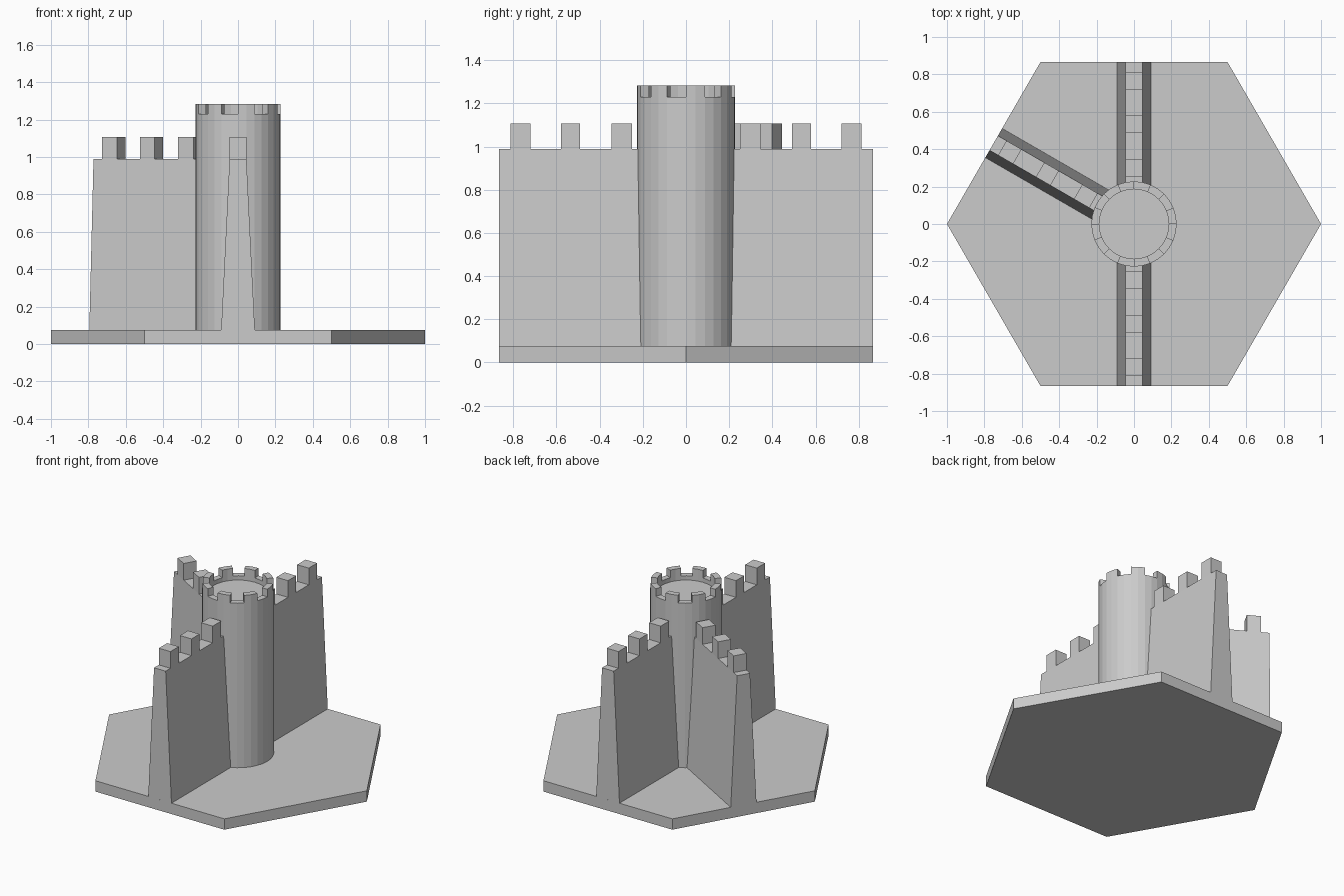
import bpy, bmesh
from math import cos, sin, pi, radians
from mathutils import Matrix

if "Cube" in bpy.data.objects:
    bpy.data.objects.remove(bpy.data.objects["Cube"])

BASE_TOP = 0.076


def finish(bm, name):
    bmesh.ops.recalc_face_normals(bm, faces=bm.faces[:])
    mesh = bpy.data.meshes.new(name)
    bm.to_mesh(mesh)
    bm.free()
    obj = bpy.data.objects.new(name, mesh)
    bpy.context.collection.objects.link(obj)
    return obj


def raise_faces(bm, faces, height):
    """Extrude a connected group of faces upwards, leaving no face underneath."""
    res = bmesh.ops.extrude_face_region(bm, geom=faces)
    verts = [g for g in res["geom"] if isinstance(g, bmesh.types.BMVert)]
    bmesh.ops.translate(bm, verts=verts, vec=(0, 0, height))
    bmesh.ops.delete(bm, geom=[f for f in faces if f.is_valid], context='FACES')


# Hexagonal base tile
bm = bmesh.new()
hexagon = [bm.verts.new((cos(i * pi / 3), sin(i * pi / 3), 0)) for i in range(6)]
bottom = bm.faces.new(hexagon)
top = bmesh.ops.extrude_face_region(bm, geom=[bottom], use_keep_orig=True)
bmesh.ops.translate(bm, vec=(0, 0, BASE_TOP),
                    verts=[g for g in top["geom"] if isinstance(g, bmesh.types.BMVert)])
finish(bm, "base")

# Round tower with a sunken roof, then eight merlons raised from its rim
SIDES = 32
profile = [(0.228, BASE_TOP), (0.228, 1.23), (0.186, 1.23), (0.186, 1.20)]
bm = bmesh.new()
rings = [[bm.verts.new((r * cos(2 * pi * i / SIDES), r * sin(2 * pi * i / SIDES), z))
          for i in range(SIDES)] for r, z in profile]
rim = []
for k in range(len(rings) - 1):
    for i in range(SIDES):
        j = (i + 1) % SIDES
        f = bm.faces.new((rings[k][i], rings[k][j], rings[k + 1][j], rings[k + 1][i]))
        if k == 1:
            rim.append(f)
bm.faces.new(rings[0])
bm.faces.new(rings[-1])
bm.normal_update()
for i in range(0, SIDES, 4):
    raise_faces(bm, rim[i:i + 2], 0.053)
finish(bm, "tower")


# Tapered walls from the tower to the tile edge, each with three merlons
def wall(name, angle):
    stations = [0.15, 0.25, 0.345, 0.49, 0.58, 0.72, 0.813, 0.866]
    bm = bmesh.new()
    loops = [[bm.verts.new((x, y, z)) for y, z in
              ((-0.09, BASE_TOP), (-0.045, 0.99), (0.045, 0.99), (0.09, BASE_TOP))]
             for x in stations]
    tops = []
    for a, b in zip(loops, loops[1:]):
        for i in range(4):
            j = (i + 1) % 4
            f = bm.faces.new((a[i], b[i], b[j], a[j]))
            if i == 1:
                tops.append(f)
    bm.faces.new(loops[0])
    bm.faces.new(loops[-1])
    for f in tops[1::2]:
        if f is not tops[-1]:
            raise_faces(bm, [f], 0.117)
    bmesh.ops.transform(bm, matrix=Matrix.Rotation(radians(angle), 4, 'Z'), verts=bm.verts[:])
    finish(bm, name)


for name, angle in (("back_wall", 90), ("left_wall", 150), ("front_wall", 270)):
    wall(name, angle)
